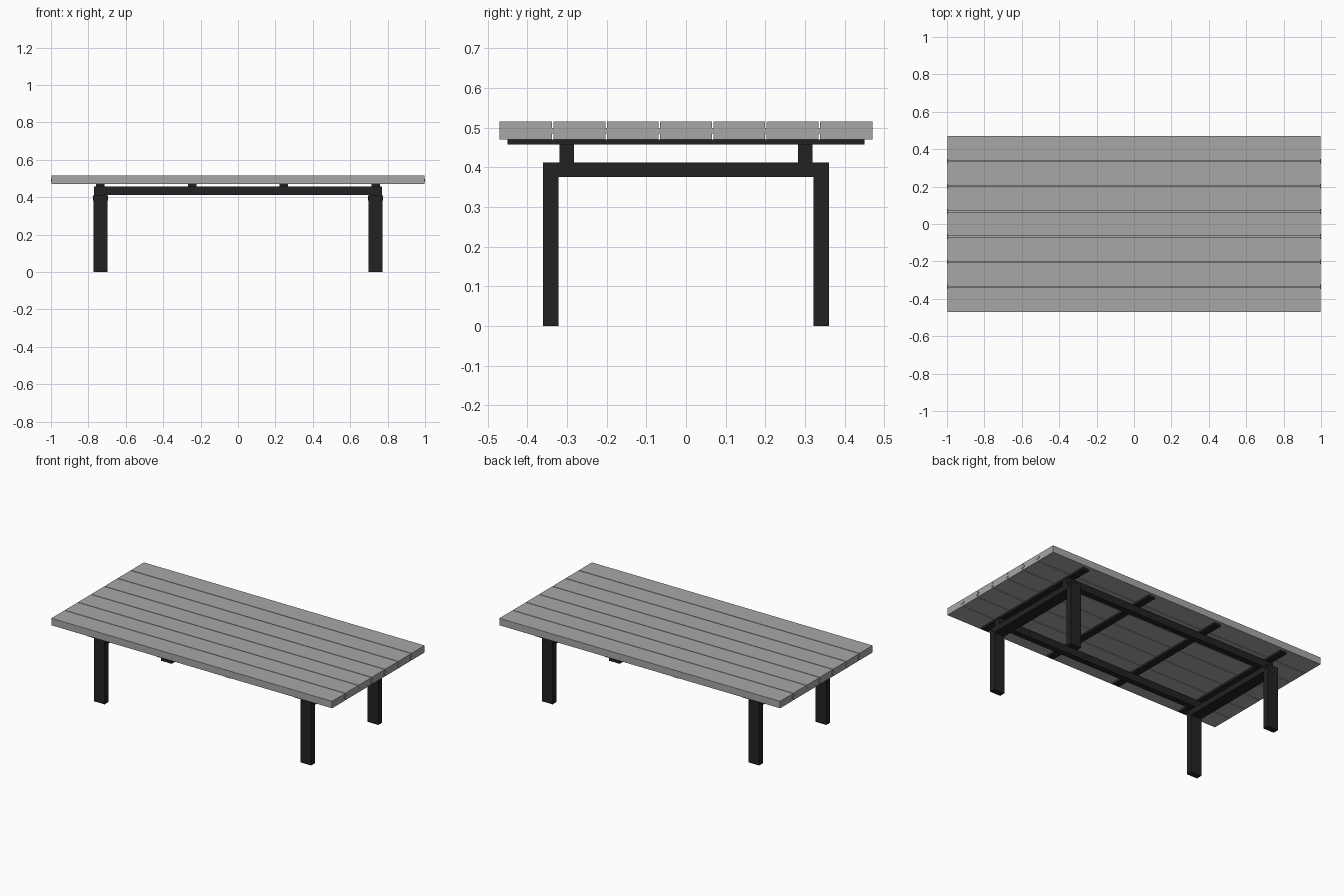
import bpy
import bmesh
from math import radians

cube = bpy.data.objects.get("Cube")
if cube:
    bpy.data.objects.remove(cube, do_unlink=True)


def make_material(name, value):
    mat = bpy.data.materials.new(name)
    mat.use_nodes = True
    colour = (value, value, value, 1)
    mat.diffuse_color = colour
    bsdf = mat.node_tree.nodes["Principled BSDF"]
    bsdf.inputs["Base Color"].default_value = colour
    bsdf.inputs["Roughness"].default_value = 0.7
    return mat


grey = make_material("plank grey", 0.39)
black = make_material("frame black", 0.016)


def finish(name, bm, mat):
    bmesh.ops.recalc_face_normals(bm, faces=bm.faces)
    mesh = bpy.data.meshes.new(name)
    bm.to_mesh(mesh)
    bm.free()
    mesh.materials.append(mat)
    obj = bpy.data.objects.new(name, mesh)
    bpy.context.collection.objects.link(obj)
    return obj


def box(name, x, y, z, mat):
    """Box spanning the given (low, high) range on each axis."""
    bm = bmesh.new()
    bmesh.ops.create_cube(bm, size=1)
    for v in bm.verts:
        for axis, (low, high) in enumerate((x, y, z)):
            v.co[axis] = low if v.co[axis] < 0 else high
    return finish(name, bm, mat)


def around(centre, width):
    return centre - width / 2, centre + width / 2


# Table top: planks with narrow gaps, joined by splines showing at the ends
HALF_WIDTH, GAP, PLANKS = 0.47, 0.004, 7
pitch = 2 * HALF_WIDTH / PLANKS
for i in range(PLANKS):
    low = -HALF_WIDTH + i * pitch
    y0 = low + (GAP / 2 if i else 0)
    y1 = low + pitch - (GAP / 2 if i < PLANKS - 1 else 0)
    box(f"plank_{i + 1}", (-0.998, 0.998), (y0, y1), (0.47, 0.515), grey)
    if i:
        box(f"spline_{i}", (-1, 1), around(low, 0.025), around(0.492, 0.013), grey)

# Flat cross strips under the planks
for i, x in enumerate((-0.737, -0.245, 0.245, 0.737)):
    box(f"cross_strip_{i + 1}", around(x, 0.045), (-0.45, 0.45), (0.457, 0.47), black)

# Long rails
for side, name in ((-1, "front_rail"), (1, "back_rail")):
    box(name, (-0.77, 0.77), around(side * 0.301, 0.037), (0.412, 0.457), black)

# Mitred leg frames: two legs and a top beam per end
OUTER, INNER, TOP, UNDER = 0.36, 0.322, 0.412, 0.375
X0, X1 = 0.697, 0.772
beam = [(-OUTER, TOP), (OUTER, TOP), (INNER, UNDER), (-INNER, UNDER)]


def leg_profile(s):
    return [(s * OUTER, 0), (s * INNER, 0), (s * INNER, UNDER), (s * OUTER, TOP)]


def prism(name, profile, side):
    bm = bmesh.new()
    face = bm.faces.new([bm.verts.new((side * X0, y, z)) for y, z in profile])
    out = bmesh.ops.extrude_face_region(bm, geom=[face])["geom"]
    moved = [v for v in out if isinstance(v, bmesh.types.BMVert)]
    bmesh.ops.translate(bm, verts=moved, vec=(side * (X1 - X0), 0, 0))
    return finish(name, bm, black)


for side, end in ((-1, "right"), (1, "left")):
    prism(f"{end}_beam", beam, side)
    for s, place in ((-1, "front"), (1, "back")):
        prism(f"{end}_{place}_leg", leg_profile(s), side)
        # Weld bead along the mitre
        bead = box(f"{end}_{place}_weld", around(0, X1 - X0 + 0.006),
                   around(0, 0.03), around(0, 0.004), black)
        bead.location = (side * (X0 + X1) / 2, s * (OUTER + INNER) / 2, (TOP + UNDER) / 2)
        bead.rotation_euler.x = radians(s * 45)
